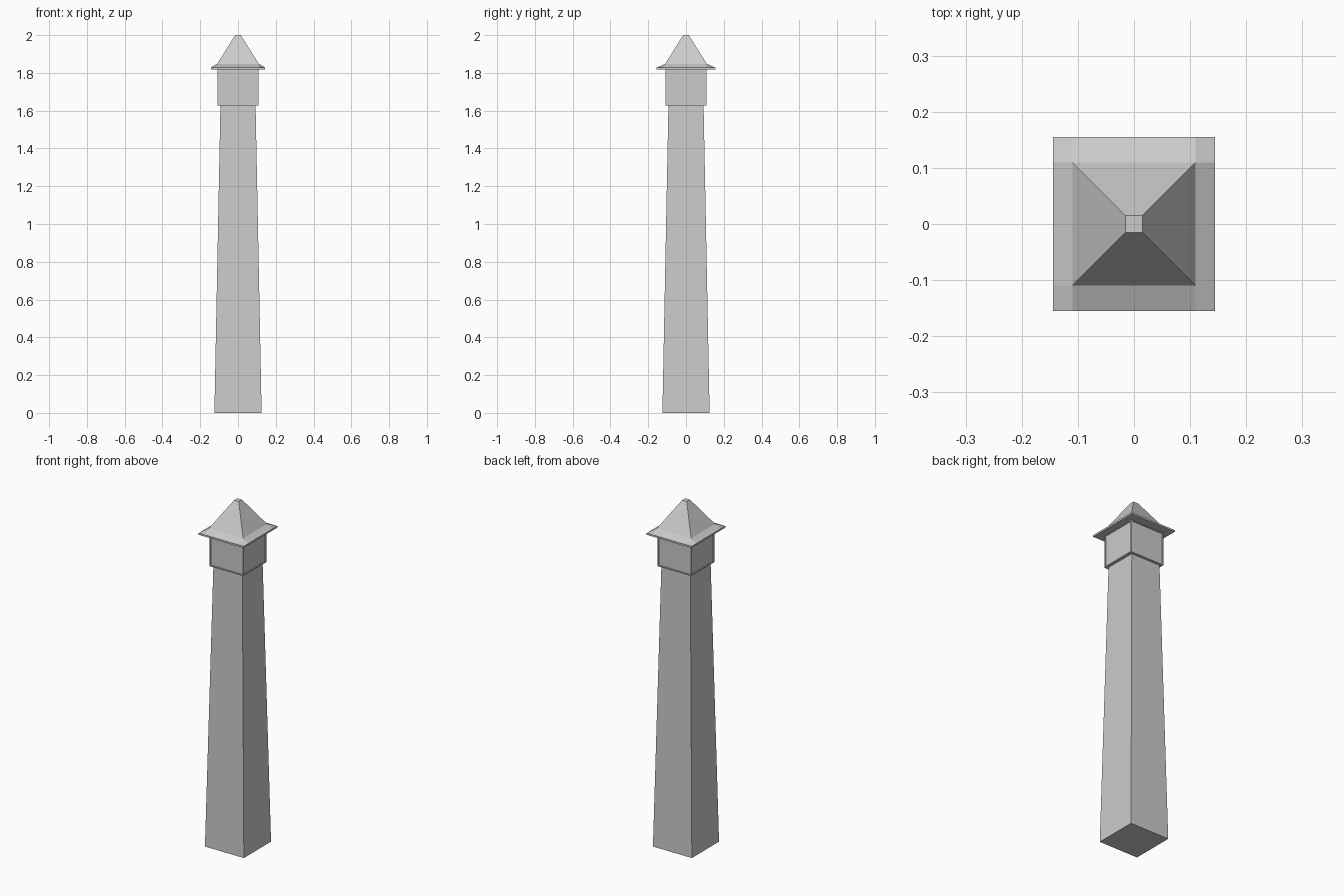
import bpy
import bmesh

cube = bpy.data.objects.get("Cube")
if cube:
    bpy.data.objects.remove(cube, do_unlink=True)

stone = bpy.data.materials.new("grey stone")
stone.use_nodes = True
GREY = (0.6, 0.6, 0.6, 1)
stone.diffuse_color = GREY
stone.node_tree.nodes["Principled BSDF"].inputs["Base Color"].default_value = GREY


def finish(bm, name):
    bmesh.ops.recalc_face_normals(bm, faces=bm.faces)
    mesh = bpy.data.meshes.new(name)
    bm.to_mesh(mesh)
    bm.free()
    mesh.materials.append(stone)
    obj = bpy.data.objects.new(name, mesh)
    bpy.context.collection.objects.link(obj)
    return obj


def ring(bm, hx, hy, z):
    return [bm.verts.new((sx * hx, sy * hy, z))
            for sx, sy in ((-1, -1), (1, -1), (1, 1), (-1, 1))]


def bridge(bm, low, high):
    n = len(low)
    return [bm.faces.new((low[i], low[(i + 1) % n], high[(i + 1) % n], high[i]))
            for i in range(n)]


def tower(name, levels, panel=None):
    """Stack of rectangular rings, optionally with recessed side panels."""
    bm = bmesh.new()
    rings = [ring(bm, *level) for level in levels]
    sides = []
    for low, high in zip(rings, rings[1:]):
        sides += bridge(bm, low, high)
    bm.faces.new(rings[0][::-1])
    bm.faces.new(rings[-1])
    if panel:
        bmesh.ops.recalc_face_normals(bm, faces=bm.faces)
        bmesh.ops.inset_individual(bm, faces=sides, thickness=panel[0])
        bmesh.ops.inset_individual(bm, faces=sides, thickness=0.0005, depth=-panel[1])
    return finish(bm, name)


# Tapered shaft and panelled head
tower("shaft", [(0.125, 0.125, 0), (0.093, 0.093, 1.63)])
tower("panelled_head", [(0.108, 0.108, 1.627), (0.108, 0.108, 1.82)], panel=(0.009, 0.005))

# Steep cap
tower("roof_cap", [(0.11, 0.11, 1.848), (0.015, 0.015, 2.0)])

# Flared eaves: a three by three grid raised in the middle, over a thin slab
bm = bmesh.new()
xs, ys = (-0.144, -0.11, 0.11, 0.144), (-0.155, -0.11, 0.11, 0.155)
grid = [[bm.verts.new((x, y, 1.848 if abs(x) < 0.12 and abs(y) < 0.12 else 1.828))
         for y in ys] for x in xs]
for i in range(3):
    for j in range(3):
        bm.faces.new((grid[i][j], grid[i + 1][j], grid[i + 1][j + 1], grid[i][j + 1]))
rim = [e for e in bm.edges if e.is_boundary]
skirt = bmesh.ops.extrude_edge_only(bm, edges=rim)["geom"]
for v in (g for g in skirt if isinstance(g, bmesh.types.BMVert)):
    v.co.z = 1.818
bmesh.ops.holes_fill(bm, edges=[e for e in bm.edges if e.is_boundary], sides=0)
finish(bm, "roof_eaves")
